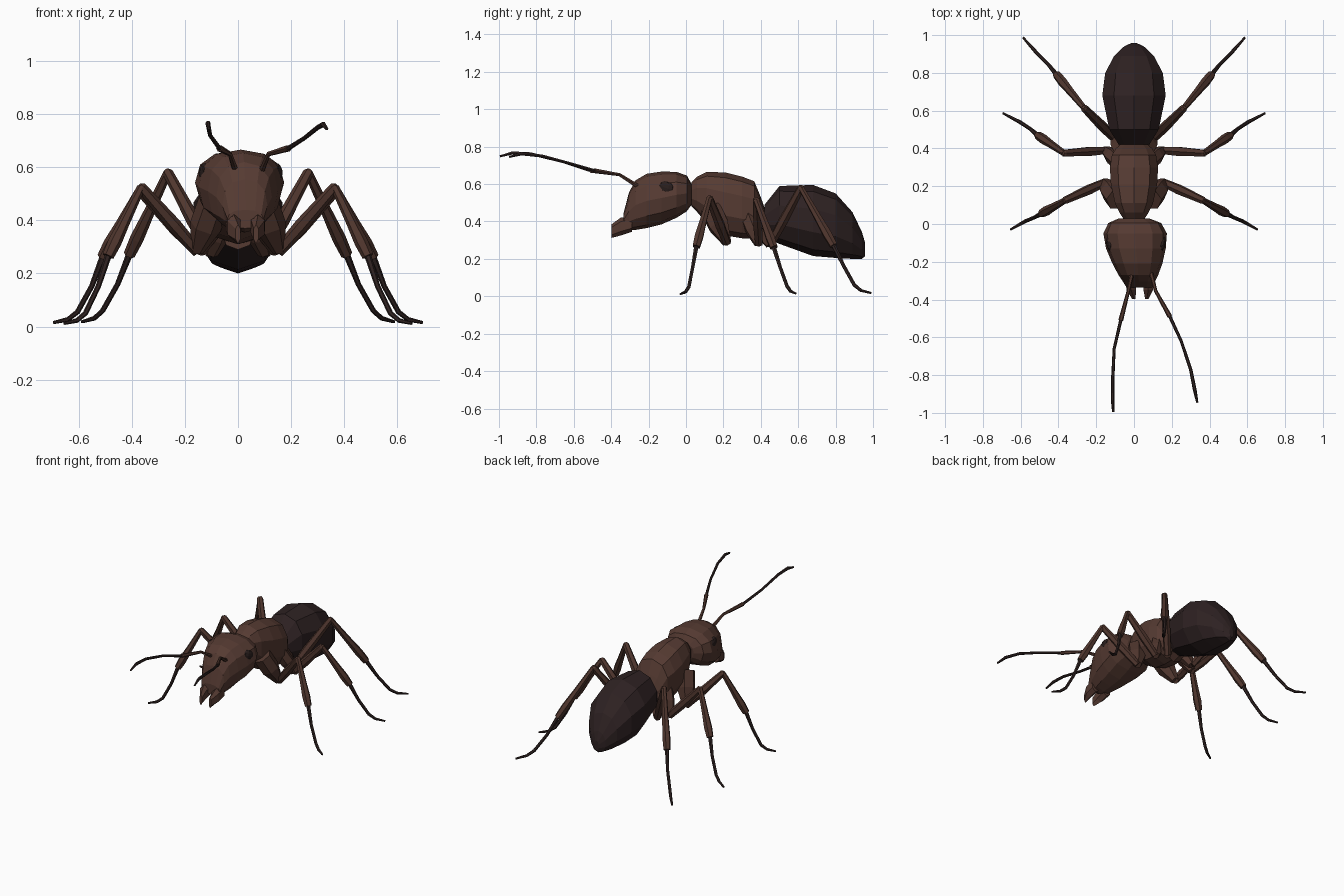
import bpy, bmesh, math
from mathutils import Vector


def material(name, rgb):
    m = bpy.data.materials.new(name)
    m.diffuse_color = (*rgb, 1)
    return m


BROWN = material("body brown", (0.092, 0.043, 0.032))
LEG = material("leg brown", (0.080, 0.037, 0.027))
DARK = material("abdomen black brown", (0.027, 0.0155, 0.016))
FOOT = material("foot dark brown", (0.028, 0.016, 0.015))
EYE = material("eye dark", (0.022, 0.013, 0.012))


def skin(name, rings, mat):
    """Bridge a list of equal vertex rings and cap both ends."""
    bm = bmesh.new()
    loops = [[bm.verts.new(p) for p in ring] for ring in rings]
    n = len(loops[0])
    for a, b in zip(loops, loops[1:]):
        for i in range(n):
            j = (i + 1) % n
            bm.faces.new((a[i], a[j], b[j], b[i]))
    bm.faces.new(loops[0])
    bm.faces.new(loops[-1])
    bmesh.ops.recalc_face_normals(bm, faces=bm.faces)
    me = bpy.data.meshes.new(name)
    bm.to_mesh(me)
    bm.free()
    me.materials.append(mat)
    ob = bpy.data.objects.new(name, me)
    bpy.context.collection.objects.link(ob)
    return ob


def loft(name, sections, mat, sides=10, power=0.85):
    """Sections along y: (y, centre x, half width, z bottom, z top)."""
    rings = []
    for y, cx, w, zb, zt in sections:
        ring = []
        for i in range(sides):
            a = 2 * math.pi * i / sides + math.pi / 2
            c, s = math.cos(a), math.sin(a)
            c = math.copysign(abs(c) ** power, c)
            s = math.copysign(abs(s) ** power, s)
            ring.append((cx + w * c, y, (zb + zt) / 2 + (zt - zb) / 2 * s))
        rings.append(ring)
    return skin(name, rings, mat)


def tube(name, path, radii, mat, ref=(0, 1, 0), sides=6):
    """Tapered limb along a path."""
    pts = [Vector(p) for p in path]
    rings = []
    for k, p in enumerate(pts):
        t = (pts[min(k + 1, len(pts) - 1)] - pts[max(k - 1, 0)]).normalized()
        u = Vector(ref).cross(t).normalized()
        v = t.cross(u)
        rings.append([p + radii[k] * (u * math.cos(a) + v * math.sin(a))
                      for a in (2 * math.pi * i / sides for i in range(sides))])
    return skin(name, rings, mat)


# Head, turned slightly to one side
loft("head", [(0.03, 0.0, 0.08, 0.49, 0.60), (0.005, 0.004, 0.14, 0.455, 0.645),
              (-0.05, 0.006, 0.168, 0.42, 0.665), (-0.13, 0.01, 0.158, 0.385, 0.667),
              (-0.21, 0.018, 0.132, 0.365, 0.655), (-0.27, 0.023, 0.105, 0.355, 0.62),
              (-0.305, 0.026, 0.085, 0.355, 0.555), (-0.335, 0.028, 0.068, 0.37, 0.44)],
     BROWN, 12)
for s, side in ((-1, "left"), (1, "right")):
    # Jaws
    loft(side + "_jaw", [(-0.29, 0.028 + s * 0.045, 0.032, 0.345, 0.43),
                         (-0.35, 0.03 + s * 0.045, 0.028, 0.325, 0.42),
                         (-0.398, 0.034 + s * 0.034, 0.01, 0.312, 0.385)], BROWN, 6)
    # Eyes
    bpy.ops.mesh.primitive_uv_sphere_add(segments=10, ring_count=6, radius=1,
                                         location=(0.01 + s * 0.137, -0.105, 0.58))
    eye = bpy.context.object
    eye.name = side + "_eye"
    eye.scale = (0.02, 0.045, 0.034)
    eye.rotation_euler = (math.radians(-20), 0, s * math.radians(-12))
    eye.data.materials.append(EYE)

# Neck, thorax, waist and abdomen
loft("neck", [(-0.01, 0, 0.05, 0.49, 0.58), (0.06, 0, 0.05, 0.48, 0.58)], BROWN, 8)
loft("thorax", [(0.03, 0, 0.06, 0.48, 0.61), (0.06, 0, 0.08, 0.45, 0.64),
                (0.11, 0, 0.105, 0.39, 0.665), (0.21, 0, 0.128, 0.325, 0.662),
                (0.30, 0, 0.133, 0.31, 0.64), (0.365, 0, 0.122, 0.31, 0.615),
                (0.40, 0, 0.10, 0.31, 0.53), (0.425, 0, 0.07, 0.32, 0.46)], BROWN)
loft("waist", [(0.39, 0, 0.06, 0.29, 0.42), (0.45, 0, 0.06, 0.31, 0.44)], BROWN, 8)
loft("abdomen", [(0.42, 0, 0.085, 0.32, 0.49), (0.50, 0, 0.137, 0.28, 0.59),
                 (0.68, 0, 0.176, 0.215, 0.595), (0.80, 0, 0.16, 0.205, 0.55),
                 (0.89, 0, 0.11, 0.20, 0.45), (0.94, 0, 0.055, 0.20, 0.345),
                 (0.958, 0, 0.015, 0.215, 0.285)], DARK, 10, 0.95)

# Legs: hip top, hip end, knee, shin end, foot bend, foot tip
LEGS = {
    "front": [(0.09, 0.13, 0.47), (0.155, 0.22, 0.285), (0.365, 0.125, 0.525),
              (0.49, 0.055, 0.265), (0.575, 0.015, 0.05), (0.655, -0.03, 0.012)],
    "middle": [(0.08, 0.33, 0.43), (0.15, 0.39, 0.28), (0.37, 0.375, 0.515),
               (0.51, 0.47, 0.26), (0.605, 0.54, 0.055), (0.695, 0.587, 0.015)],
    "hind": [(0.06, 0.38, 0.40), (0.10, 0.45, 0.275), (0.265, 0.615, 0.58),
             (0.41, 0.79, 0.27), (0.51, 0.90, 0.06), (0.588, 0.988, 0.018)],
}
for name, joints in LEGS.items():
    for s, side in ((-1, "left"), (1, "right")):
        hip, base, knee, shin, bend, tip = [Vector((s * x, y, z)) for x, y, z in joints]
        pre = side + "_" + name
        big = 0.06 if name == "front" else 0.045
        tube(pre + "_hip", [hip, hip.lerp(base, 0.5), base], [big, big, 0.026], LEG)
        tube(pre + "_thigh", [base, base.lerp(knee, 0.4), knee, knee.lerp(base, -0.03)],
             [0.022, 0.027, 0.02, 0.012], LEG)
        tube(pre + "_shin", [knee, knee.lerp(shin, 0.5), knee.lerp(shin, 0.8), shin],
             [0.016, 0.021, 0.026, 0.022], LEG)
        mid = shin.lerp(bend, 0.5) - Vector((s * 0.006, 0, 0.006))
        tube(pre + "_foot", [shin, mid, bend, bend.lerp(tip, 0.4) - Vector((0, 0, 0.012)), tip],
             [0.013, 0.010, 0.010, 0.009, 0.006], FOOT)

# Antennae, each bent its own way: thick base stalk then thin whip
FEELERS = {
    "right": [(0.09, -0.26, 0.59), (0.115, -0.355, 0.65), (0.19, -0.49, 0.672),
              (0.25, -0.62, 0.71), (0.30, -0.77, 0.75), (0.322, -0.88, 0.762),
              (0.335, -0.945, 0.745)],
    "left": [(-0.01, -0.26, 0.59), (-0.03, -0.355, 0.65), (-0.07, -0.51, 0.672),
             (-0.105, -0.66, 0.72), (-0.113, -0.83, 0.762), (-0.113, -0.93, 0.766),
             (-0.11, -0.995, 0.748)],
}
for side, p in FEELERS.items():
    tube(side + "_antenna_stalk", p[:3], [0.012, 0.009, 0.013], LEG, (0, 0, 1))
    tube(side + "_antenna_whip", p[2:], [0.009, 0.008, 0.009, 0.010, 0.006], FOOT, (0, 0, 1))
